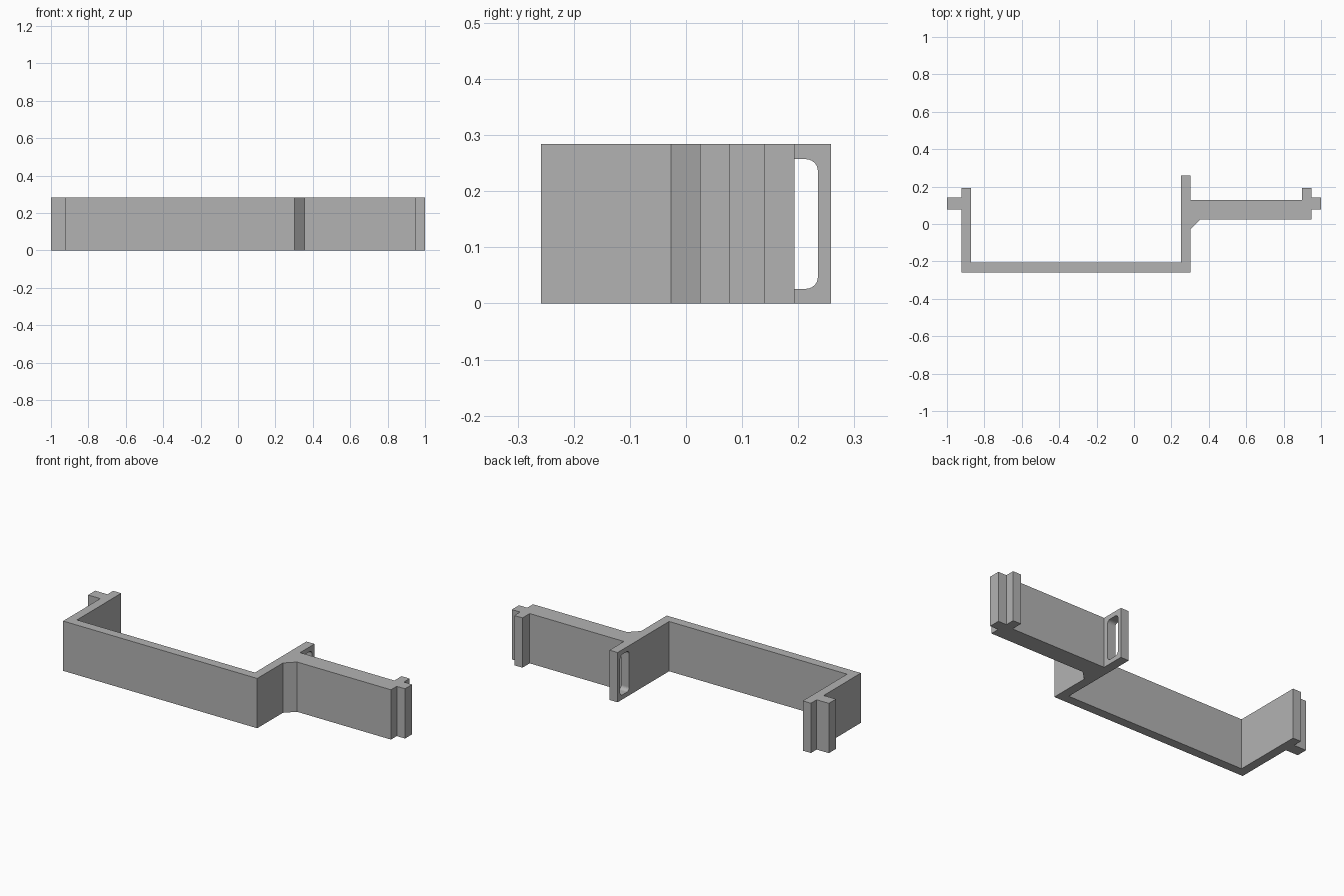
import bpy
import bmesh
from math import sin, cos, pi
from mathutils import Matrix, Vector

cube = bpy.data.objects.get("Cube")
if cube:
    bpy.data.objects.remove(cube, do_unlink=True)

HEIGHT = 0.284

grey = bpy.data.materials.new("plain grey")
grey.use_nodes = True
colour = (0.45, 0.45, 0.45, 1)
grey.diffuse_color = colour
grey.node_tree.nodes["Principled BSDF"].inputs["Base Color"].default_value = colour


def prism(name, outline, depth, matrix=Matrix()):
    """Extrude a flat outline along its local z into a closed solid."""
    bm = bmesh.new()
    face = bm.faces.new([bm.verts.new((x, y, 0)) for x, y in outline])
    top = bmesh.ops.extrude_face_region(bm, geom=[face])["geom"]
    moved = [v for v in top if isinstance(v, bmesh.types.BMVert)]
    bmesh.ops.translate(bm, verts=moved, vec=(0, 0, depth))
    bmesh.ops.recalc_face_normals(bm, faces=bm.faces)
    bm.transform(matrix)
    mesh = bpy.data.meshes.new(name)
    bm.to_mesh(mesh)
    bm.free()
    mesh.materials.append(grey)
    obj = bpy.data.objects.new(name, mesh)
    bpy.context.collection.objects.link(obj)
    return obj


def rounded_rect(x0, x1, y0, y1, r, steps=6):
    points = []
    corners = [(x1 - r, y1 - r), (x0 + r, y1 - r), (x0 + r, y0 + r), (x1 - r, y0 + r)]
    for quarter, (cx, cy) in enumerate(corners):
        for i in range(steps + 1):
            a = (quarter + i / steps) * pi / 2
            points.append((cx + r * cos(a), cy + r * sin(a)))
    return points


# Bracket outline: tray, divider wall, chamfered arm and end tabs
outline = [
    (-0.923, -0.258), (0.302, -0.258), (0.302, -0.027), (0.355, 0.025),
    (0.948, 0.025), (0.948, 0.077), (1, 0.077), (1, 0.141), (0.948, 0.141),
    (0.948, 0.193), (0.897, 0.193), (0.897, 0.128), (0.302, 0.128),
    (0.302, 0.258), (0.251, 0.258), (0.251, -0.206), (-0.872, -0.206),
    (-0.872, 0.193), (-0.923, 0.193), (-0.923, 0.141), (-1, 0.141), (-1, 0.077),
    (-0.923, 0.077),
]
bracket = prism("bracket", outline, HEIGHT)

# Rounded strap slot through the divider wall: local x, y, z become y, z, x
axes = Matrix(((0, 0, 1, 0.2), (1, 0, 0, 0), (0, 1, 0, 0), (0, 0, 0, 1)))
cutter = prism("slot_cutter", rounded_rect(0.154, 0.235, 0.026, 0.257, 0.021), 0.15, axes)
cutter.hide_render = True

cut = bracket.modifiers.new("strap slot", "BOOLEAN")
cut.operation = "DIFFERENCE"
cut.solver = "EXACT"
cut.object = cutter
bpy.context.view_layer.objects.active = bracket
bracket.select_set(True)
bpy.ops.object.modifier_apply(modifier=cut.name)
bpy.data.objects.remove(cutter, do_unlink=True)
